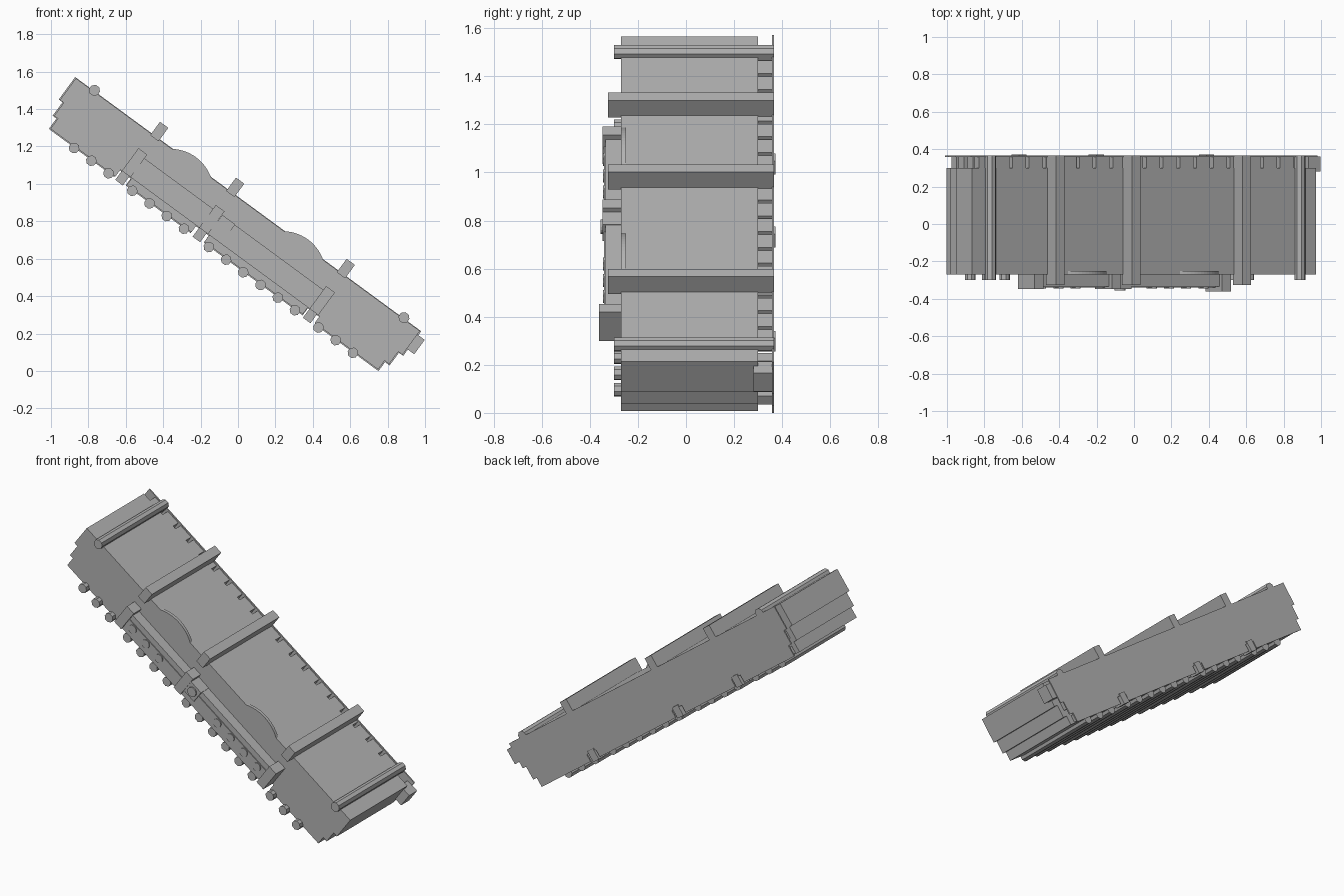
import bpy, bmesh, math
from mathutils import Matrix, Vector

cube = bpy.data.objects.get("Cube")
if cube:
    bpy.data.objects.remove(cube, do_unlink=True)

grey = bpy.data.materials.new("plain grey")
grey.use_nodes = True
grey.diffuse_color = (0.45, 0.45, 0.45, 1)
grey.node_tree.nodes["Principled BSDF"].inputs["Base Color"].default_value = grey.diffuse_color

# Everything is built level (s along the length, y across, t up) and then tipped
TILT = Matrix.Translation((0, 0, 0.8)) @ Matrix.Rotation(math.radians(36.3), 4, 'Y')


def prism(name, outline, y0, y1):
    """Extrude an (s, t) outline from y0 to y1."""
    bm = bmesh.new()
    face = bm.faces.new([bm.verts.new((s, y0, t)) for s, t in outline])
    ext = bmesh.ops.extrude_face_region(bm, geom=[face])
    moved = [v for v in ext["geom"] if isinstance(v, bmesh.types.BMVert)]
    bmesh.ops.translate(bm, verts=moved, vec=Vector((0, y1 - y0, 0)))
    bmesh.ops.recalc_face_normals(bm, faces=bm.faces)
    bm.transform(TILT)
    mesh = bpy.data.meshes.new(name)
    bm.to_mesh(mesh)
    bm.free()
    mesh.materials.append(grey)
    obj = bpy.data.objects.new(name, mesh)
    bpy.context.collection.objects.link(obj)
    return obj


def box(name, s0, s1, t0, t1, y0, y1):
    return prism(name, [(s0, t0), (s1, t0), (s1, t1), (s0, t1)], y0, y1)


def rod(name, s, t, r, y0, y1, sides=8):
    ring = [(i + 0.5) * math.tau / sides for i in range(sides)]
    return prism(name, [(s + r * math.cos(a), t + r * math.sin(a)) for a in ring], y0, y1)


TOP, BOTTOM, NOTCH = 0.103, -0.195, -0.15
FRONT, BACK, END = -0.27, 0.3, 0.365

# Side outline with stepped ends and three notches below
notches = [(-0.67, -0.594), (-0.166, -0.08), (0.573, 0.652)]
outline = [(-1.151, TOP), (-1.151, -0.041), (-1.126, -0.041), (-1.126, -0.128),
           (-1.101, -0.128), (-1.101, BOTTOM)]
for a, b in notches:
    outline += [(a, BOTTOM), (a, NOTCH), (b, NOTCH), (b, BOTTOM)]
outline += [(1.073, BOTTOM), (1.073, -0.137), (1.103, -0.137), (1.103, -0.055),
            (1.131, -0.055), (1.131, TOP)]
prism("main_body", outline, FRONT, BACK)

# Back plate, a touch larger than the body
plate = [(s * 1.006, t * 1.03) for s, t in outline]
prism("back_plate", plate, 0.357, END)

# Cleats filling the gap between body and plate
for i in range(19):
    s = -1.1 + i * 0.111
    box("upper_cleat", s, s + 0.09, 0.055, 0.098, BACK, 0.357)
for i in range(26):
    s = -1.07 + i * 0.082
    if not any(a - 0.055 < s < b for a, b in notches):
        box("lower_cleat", s, s + 0.055, -0.19, -0.145, BACK, 0.357)
for s in (-1.09, 1.04):
    for t in (-0.1, -0.02):
        box("end_cleat", s, s + 0.03, t, t + 0.05, BACK, 0.357)

# Cross bars over the top
for s in (-0.651, -0.147, 0.587):
    box("cross_bar", s, s + 0.055, TOP - 0.01, 0.182, -0.325, END)
for s in (-1.033, 1.02):
    rod("end_roller", s, 0.11, 0.03, -0.3, END)

# Rollers underneath, in three groups
for start, count in ((-0.938, 3), (-0.552, 4), (-0.044, 6), (0.683, 3)):
    for i in range(count):
        rod("lower_roller", start + i * 0.1142, -0.203, 0.029, -0.3, BACK)

# Arched guards along the front edge
for centre in (-0.384, 0.36):
    arc = [math.radians(55 + 70 * i / 14) for i in range(15)]
    prism("arched_guard", [(centre + 0.23 * math.cos(a), -0.087 + 0.23 * math.sin(a))
                           for a in arc], FRONT, -0.25)

# Front rail with upright blocks and round studs
box("front_rail", -0.62, 0.6, NOTCH, -0.025, -0.335, FRONT)
box("rail_band", -0.61, 0.59, -0.12, -0.06, -0.34, FRONT)
for s, y in ((-0.66, -0.347), (-0.147, -0.347), (0.585, -0.362)):
    box("rail_block", s, s + 0.058, NOTCH, 0.0, y, FRONT)
    box("back_clip", s, s + 0.05, -0.21, -0.14, BACK, 0.372)
for s in (-0.55, -0.436, -0.322, 0.184, 0.298, 0.412, 0.526):
    rod("rail_stud", s, -0.09, 0.027, -0.346, -0.33, 16)
box("stud_mount", -0.088, -0.002, -0.108, -0.022, -0.348, FRONT)
rod("mount_stud", -0.045, -0.065, 0.03, -0.356, -0.34, 16)

# Coupling block on the lower end
box("end_coupler", 1.1, 1.18, -0.015, 0.08, 0.28, 0.36)
